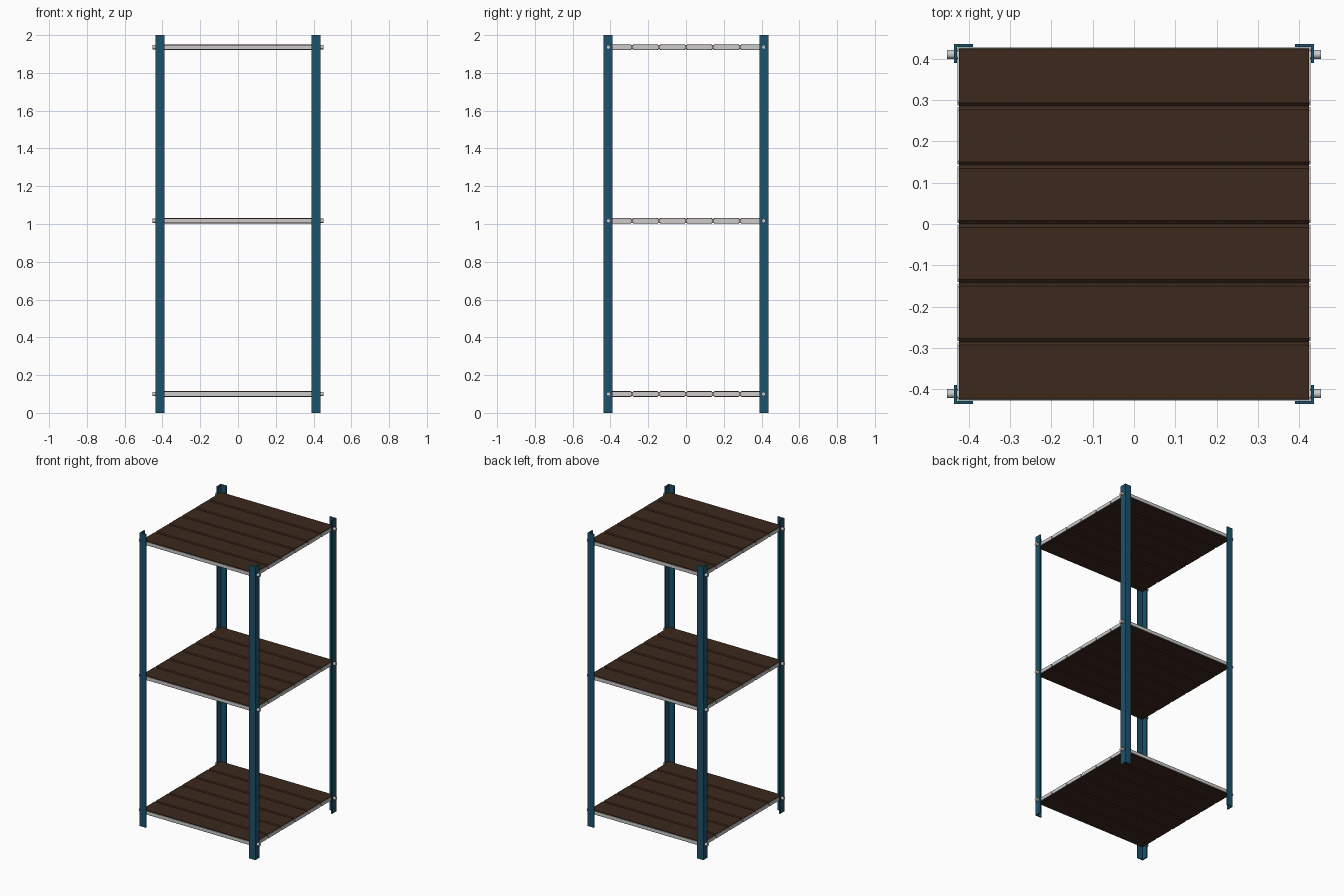
import bpy, bmesh
from math import pi
from mathutils import Matrix

if "Cube" in bpy.data.objects:
    bpy.data.objects.remove(bpy.data.objects["Cube"])


def material(name, rgb):
    m = bpy.data.materials.new(name)
    m.diffuse_color = (*rgb, 1)
    m.use_nodes = True
    m.node_tree.nodes["Principled BSDF"].inputs["Base Color"].default_value = m.diffuse_color
    return m


BLUE = material("blue_paint", (0.012, 0.085, 0.15))
BROWN = material("dark_wood", (0.045, 0.022, 0.012))


def finish(name, bm, mat=None):
    bmesh.ops.recalc_face_normals(bm, faces=bm.faces[:])
    me = bpy.data.meshes.new(name)
    bm.to_mesh(me)
    bm.free()
    ob = bpy.data.objects.new(name, me)
    bpy.context.collection.objects.link(ob)
    if mat:
        me.materials.append(mat)
    return ob


def extrude(bm, pts, vec):
    """Extrude a closed profile of 3D points along vec."""
    f = bm.faces.new([bm.verts.new(p) for p in pts])
    g = bmesh.ops.extrude_face_region(bm, geom=[f])
    bmesh.ops.translate(bm, verts=[v for v in g["geom"] if isinstance(v, bmesh.types.BMVert)], vec=vec)


def box(bm, c, s):
    bmesh.ops.create_cube(bm, size=1, matrix=Matrix.Translation(c) @ Matrix.Diagonal((*s, 1)))


OUT, ARM, T = 0.436, 0.046, 0.007      # post corner, flange width, plate thickness
HALF = 0.428                           # shelf half width
LEVELS = {"bottom": 0.1, "middle": 1.017, "top": 1.936}
SIDES = [(sx, sy) for sx in (-1, 1) for sy in (-1, 1)]
N = 6
W = 2 * HALF / N

# Angle-iron corner posts
a, b = OUT - ARM, OUT - T
for sx, sy in SIDES:
    bm = bmesh.new()
    prof = [(OUT, OUT), (a, OUT), (a, b), (b, b), (b, a), (OUT, a)]
    extrude(bm, [(sx * x, sy * y, 0) for x, y in prof], (0, 0, 2))
    finish(f"{'left' if sx < 0 else 'right'}_{'front' if sy < 0 else 'back'}_post", bm, BLUE)

for level, z in LEVELS.items():
    # Chamfered planks and their lighter end grain
    planks, ends = bmesh.new(), bmesh.new()
    for i in range(N):
        yc = -HALF + W * (i + 0.5)
        l = yc - W / 2 + (0.003 if i == 0 else 0)
        r = yc + W / 2 - (0.003 if i == N - 1 else 0)

        def profile(x, h, e, run, inset):
            cl = run if i > 0 else 0.001
            cr = run if i < N - 1 else 0.001
            l2, r2 = l + inset, r - inset
            return [(x, l2, z - e), (x, l2 + cl, z - h), (x, r2 - cr, z - h), (x, r2, z - e),
                    (x, r2, z + e), (x, r2 - cr, z + h), (x, l2 + cl, z + h), (x, l2, z + e)]

        extrude(planks, profile(-HALF + 0.004, 0.015, 0.008, 0.008, 0), (2 * HALF - 0.008, 0, 0))
        for s in (-1, 1):
            extrude(ends, profile(s * (HALF - 0.005), 0.011, 0.005, 0.008, 0.002), (s * 0.005, 0, 0))
    finish(f"{level}_shelf_planks", planks, BROWN)
    finish(f"{level}_shelf_end_grain", ends)

    # Grey strips along front and back edges
    bm = bmesh.new()
    for s in (-1, 1):
        box(bm, (0, s * (HALF - 0.0025), z), (2 * HALF, 0.005, 0.02))
    finish(f"{level}_shelf_edge_strips", bm)

    # Bolts through the posts
    bm = bmesh.new()
    for sx, sy in SIDES:
        m = Matrix.Translation((sx * 0.4385, sy * 0.411, z)) @ Matrix.Rotation(pi / 2, 4, 'Y')
        bmesh.ops.create_cone(bm, cap_ends=True, segments=16, radius1=0.011, radius2=0.011,
                              depth=0.029, matrix=m)
    bolts = finish(f"{level}_shelf_bolts", bm)
    for o in bpy.context.selected_objects:
        o.select_set(False)
    bolts.select_set(True)
    bpy.context.view_layer.objects.active = bolts
    bpy.ops.object.shade_smooth_by_angle()
